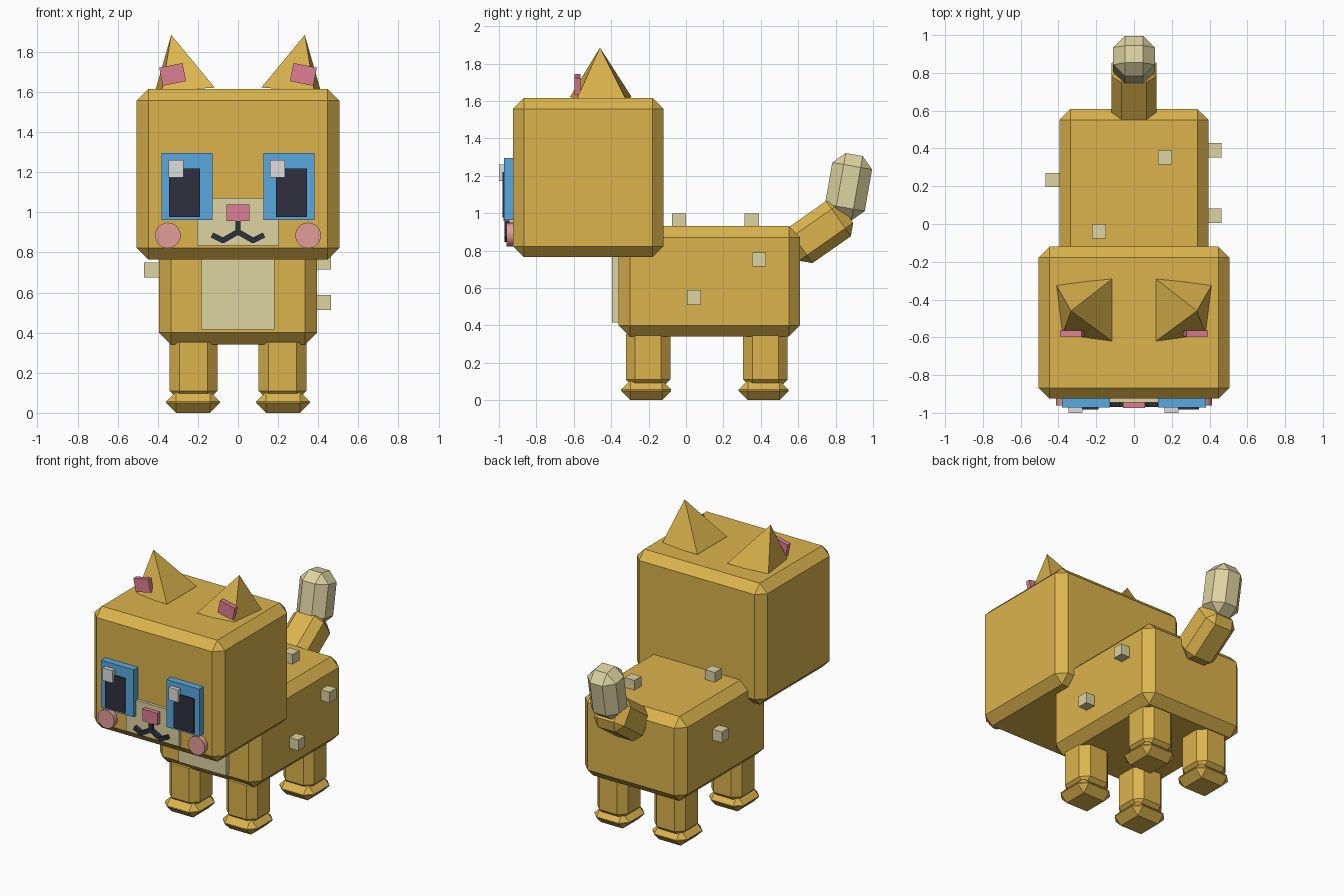
import bpy, bmesh, math
from mathutils import Matrix, Vector

old = bpy.data.objects.get("Cube")
if old:
    bpy.data.objects.remove(old, do_unlink=True)


def material(name, *rgb):
    """Flat material from 0-255 display values, stored as linear."""
    lin = [((c / 255 + 0.055) / 1.055) ** 2.4 for c in rgb] + [1]
    m = bpy.data.materials.new(name)
    m.use_nodes = True
    m.diffuse_color = lin
    m.node_tree.nodes["Principled BSDF"].inputs["Base Color"].default_value = lin
    return m


fur = material("golden_fur", 220, 180, 77)
cream = material("cream", 222, 211, 161)
blue = material("eye_blue", 88, 168, 224)
dark = material("dark_ink", 48, 48, 64)
pink = material("pink", 222, 126, 148)
blush = material("blush", 225, 158, 152)
white = material("eye_glint", 222, 222, 222)


def finish(name, bm, mat):
    bmesh.ops.recalc_face_normals(bm, faces=bm.faces)
    me = bpy.data.meshes.new(name)
    bm.to_mesh(me)
    bm.free()
    me.materials.append(mat)
    ob = bpy.data.objects.new(name, me)
    bpy.context.collection.objects.link(ob)
    return ob


def box(name, center, size, mat, chamfer=0, rot=(0, "X")):
    """Box with optional chamfered edges, rotated about its centre."""
    bm = bmesh.new()
    bmesh.ops.create_cube(bm, size=1)
    bmesh.ops.scale(bm, vec=size, verts=bm.verts)
    if chamfer:
        bmesh.ops.bevel(bm, geom=bm.edges[:], offset=chamfer, segments=1,
                        profile=0.5, affect="EDGES")
    bm.transform(Matrix.Translation(center) @ Matrix.Rotation(rot[0], 4, rot[1]))
    return finish(name, bm, mat)


def span(name, lo, hi, mat, chamfer=0):
    """Box given by its two extreme corners."""
    lo, hi = Vector(lo), Vector(hi)
    return box(name, (lo + hi) / 2, hi - lo, mat, chamfer)


def stroke(name, p, q, mat):
    """Thin bar on the face between two (x, z) points."""
    d = Vector(q) - Vector(p)
    m = (Vector(p) + Vector(q)) / 2
    box(name, (m.x, -0.945, m.y), (d.length + 0.01, 0.05, 0.027), mat,
        rot=(-math.atan2(d.y, d.x), "Y"))


# Head, body and belly patch
span("head", (-0.505, -0.925, 0.765), (0.505, -0.12, 1.615), fur, 0.058)
span("body", (-0.395, -0.36, 0.34), (0.395, 0.61, 0.93), fur, 0.06)
span("belly_patch", (-0.183, -0.395, 0.415), (0.183, -0.34, 0.8), cream)

# Muzzle, nose and mouth stem
span("muzzle", (-0.205, -0.945, 0.835), (0.205, -0.9, 1.072), cream)
span("nose", (-0.058, -0.975, 0.957), (0.058, -0.92, 1.04), pink)
span("mouth_stem", (-0.013, -0.97, 0.885), (0.013, -0.92, 0.96), dark)

for side, s in (("left", 1), ("right", -1)):
    # Legs and paws
    for end, y in (("front", -0.203), ("back", 0.425)):
        box(f"{end}_{side}_leg", (s * 0.222, y, 0.23), (0.238, 0.238, 0.34), fur, 0.05)
        box(f"{end}_{side}_paw", (s * 0.224, y - 0.01, 0.053),
            (0.268, 0.268, 0.106), fur, 0.05)

    # Ear: leaning four-sided pyramid
    bm = bmesh.new()
    base = [bm.verts.new((s * x, y, z)) for x, y, z in (
        (0.413, -0.32, 1.605), (0.116, -0.291, 1.622),
        (0.116, -0.62, 1.622), (0.38, -0.585, 1.605))]
    tip = bm.verts.new((s * 0.333, -0.46, 1.885))
    bm.faces.new(base)
    for i in range(4):
        bm.faces.new((base[i], base[(i + 1) % 4], tip))
    finish(f"{side}_ear", bm, fur)
    box(f"{side}_inner_ear", (s * 0.326, -0.58, 1.688), (0.118, 0.032, 0.092), pink,
        rot=(s * 0.2, "Y"))

    # Eye with pupil and glint (the glint sits to the same side on both)
    eye = s * 0.254
    box(f"{side}_eye", (eye, -0.945, 1.129), (0.254, 0.055, 0.332), blue)
    box(f"{side}_pupil", (s * 0.266, -0.955, 1.098), (0.154, 0.052, 0.244), dark)
    box(f"{side}_glint", (eye - 0.056, -0.975, 1.217), (0.075, 0.05, 0.088), white)

    # Cheek disc
    bm = bmesh.new()
    bmesh.ops.create_cone(bm, cap_ends=True, segments=24, radius1=0.064,
                          radius2=0.064, depth=0.05)
    bm.transform(Matrix.Translation((s * 0.35, -0.935, 0.885))
                 @ Matrix.Rotation(math.pi / 2, 4, "X"))
    finish(f"{side}_cheek", bm, blush)

    # Mouth curve
    stroke(f"{side}_mouth_inner", (s * 0.005, 0.9), (s * 0.075, 0.86), dark)
    stroke(f"{side}_mouth_outer", (s * 0.075, 0.86), (s * 0.125, 0.885), dark)

# Tail
box("tail_base", (0, 0.713, 0.899), (0.236, 0.354, 0.23), fur, 0.052,
    (math.radians(35), "X"))
box("tail_tip", (0, 0.869, 1.141), (0.22, 0.216, 0.35), cream, 0.062,
    (math.radians(-10), "X"))

# Small raised spots on the body
for i, spot in enumerate([(0.164, 0.352, 0.96), (-0.185, -0.038, 0.96),
                          (0.425, 0.39, 0.752), (0.425, 0.043, 0.55),
                          (-0.43, 0.233, 0.713)]):
    box(f"spot_{i + 1}", spot, (0.076, 0.076, 0.076), cream)
